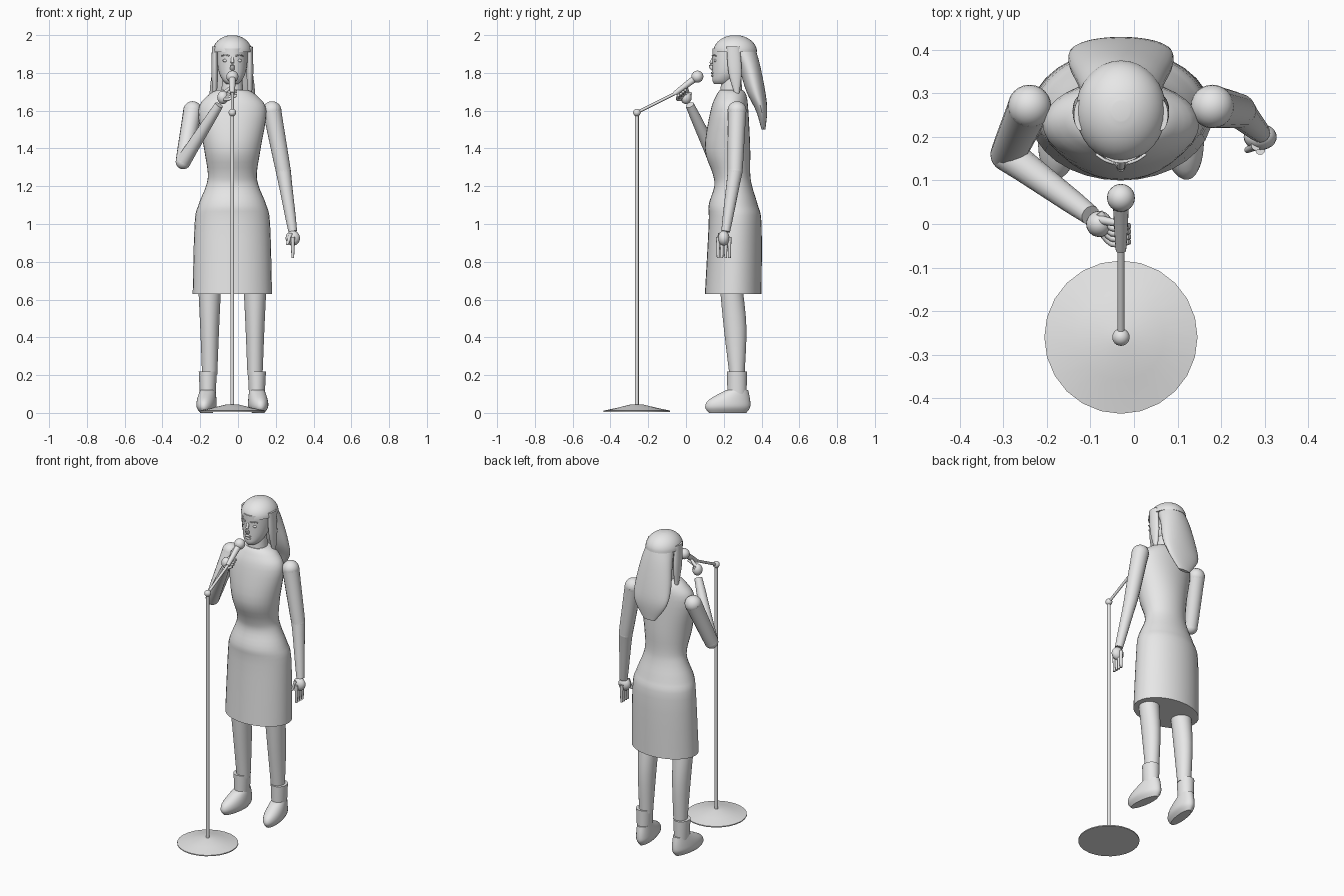
import bpy, bmesh, math
from mathutils import Vector, Quaternion

cube = bpy.data.objects.get("Cube")
if cube:
    bpy.data.objects.remove(cube)

body_x = -.03          # centre line of the figure
stand_y = -.26         # centre line of the stand
made = []

grey = bpy.data.materials.new("plain grey")
colour = (.8, .8, .8, 1)
grey.use_nodes = True
grey.diffuse_color = colour
grey.node_tree.nodes["Principled BSDF"].inputs["Base Color"].default_value = colour


def finish(name, bm):
    bmesh.ops.recalc_face_normals(bm, faces=bm.faces)
    mesh = bpy.data.meshes.new(name)
    bm.to_mesh(mesh)
    bm.free()
    mesh.materials.append(grey)
    obj = bpy.data.objects.new(name, mesh)
    bpy.context.collection.objects.link(obj)
    made.append(obj)
    return obj


def spline(rows, steps):
    """Smooth curve through rows of numbers, as cubic Hermite segments."""
    rows = [Vector(row) for row in rows]
    last = len(rows) - 1
    slopes = [(rows[min(i + 1, last)] - rows[max(i - 1, 0)]) / 2 for i in range(last + 1)]
    curve = []
    for i in range(last):
        for step in range(steps):
            t = step / steps
            ease = t * t * (3 - 2 * t)
            curve.append(rows[i].lerp(rows[i + 1], ease)
                         + slopes[i] * t * (1 - t) ** 2
                         - slopes[i + 1] * t * t * (1 - t))
    return curve + [rows[last]]


def skin(name, rings, sides):
    """Closed skin over rings of centre, two radii and rotation."""
    bm = bmesh.new()
    angles = [math.tau * k / sides for k in range(sides)]
    loops = [[bm.verts.new(centre + turn @ Vector((rx * math.cos(a), ry * math.sin(a), 0)))
              for a in angles] for centre, rx, ry, turn in rings]
    for low, high in zip(loops, loops[1:]):
        for k in range(sides):
            bm.faces.new((low[k - 1], low[k], high[k], high[k - 1]))
    bm.faces.new(loops[0])
    bm.faces.new(loops[-1])
    return finish(name, bm)


def loft(name, rows, x=body_x, sides=32, steps=4):
    """Stack of level ellipses, each row being height, y, half width, half depth."""
    rings = [(Vector((0, y, z)), rx, ry, Quaternion())
             for z, y, rx, ry in (row for row in spline([Vector(r) for r in rows], steps))]
    obj = skin(name, rings, sides)
    obj.location.x = x
    return obj


def tube(name, path, start, end, sides=16, steps=4):
    """Round tube along a path, tapering from the start radius to the end radius."""
    points = spline(path, steps)
    last = len(points) - 1
    rings = []
    for i, point in enumerate(points):
        along = points[min(i + 1, last)] - points[max(i - 1, 0)]
        radius = start + (end - start) * i / last
        rings.append((point, radius, radius, along.to_track_quat('Z', 'Y')))
    return skin(name, rings, sides)


def ball(name, centre, radii, sides=24):
    bm = bmesh.new()
    bmesh.ops.create_uvsphere(bm, u_segments=sides, v_segments=sides // 2, radius=1)
    bmesh.ops.scale(bm, vec=radii, verts=bm.verts)
    bmesh.ops.translate(bm, vec=centre, verts=bm.verts)
    return finish(name, bm)


def sphere(name, centre, radius):
    return ball(name, centre, (radius, radius, radius))


# Dress: hem, hips, waist, bust, shoulders, neckline
loft("dress", [(.63, .25, .21, .15), (1, .26, .2, .14), (1.1, .25, .18, .13),
               (1.2, .25, .14, .1), (1.27, .24, .13, .1), (1.4, .22, .15, .12),
               (1.6, .23, .18, .1), (1.68, .24, .13, .08), (1.71, .24, .08, .06)])

# Neck, head, nose and lips
loft("neck", [(1.68, .24, .06, .06), (1.8, .24, .05, .05)])
loft("head", [(1.74, .2, .03, .05), (1.76, .2, .05, .06), (1.8, .22, .07, .08),
              (1.86, .24, .08, .1), (1.93, .25, .08, .11)])
tube("nose", [(body_x, .15, 1.89), (body_x, .13, 1.84), (body_x, .15, 1.82)], .006, .014)
for label, height in (("upper", 1.8), ("lower", 1.785)):
    ball(label + "_lip", (body_x, .144, height), (.02, .012, .007))

# Hair: domed cap and long fall down the back
quarter = [math.pi / 2 * k / 8 for k in range(8)]
loft("hair_cap", [(1.91 + .09 * math.sin(a), .26, .104 * math.cos(a), .116 * math.cos(a))
                  for a in quarter])
loft("hair_back", [(1.95, .28, .08, .08), (1.85, .33, .1, .06), (1.7, .37, .12, .05),
                   (1.6, .4, .11, .03), (1.5, .41, .04, .01)])

for side, label in ((1, "left"), (-1, "right")):
    # Eye, brow and hair lock on each side of the face
    eye_x = body_x + side * .037
    ball(label + "_eye", (eye_x, .155, 1.865), (.014, .008, .008))
    tube(label + "_brow", [(eye_x - side * .02, .14, 1.89), (eye_x, .147, 1.895),
                           (eye_x + side * .02, .16, 1.89)], .004, .003)
    loft(label + "_hair_lock", [(1.94, .25, .015, .035), (1.8, .26, .018, .035),
                                (1.68, .27, .01, .01)], body_x + side * .093)

    # Leg, boot cuff and splayed shoe
    leg_x = body_x + side * .12
    ankle_x = body_x + side * .13
    loft(label + "_leg", [(.66, .24, .06, .06), (.45, .26, .05, .06), (.2, .27, .04, .04)], leg_x)
    loft(label + "_boot_cuff", [(.06, .27, .04, .05), (.22, .27, .048, .053)], ankle_x)
    shoe = loft(label + "_shoe", [(0, -.05, .03, .1), (.03, -.05, .05, .12),
                                  (.07, -.04, .05, .11), (.12, 0, .04, .06)], ankle_x)
    shoe.location.y = .27
    shoe.rotation_euler.z = side * .14

# Arms: the left one hangs, the right one is raised to the microphone
arms = (("left", (.18, .27, 1.6), (.24, .26, 1.28), (.29, .21, .96)),
        ("right", (-.24, .27, 1.6), (-.29, .16, 1.33), (-.1, .02, 1.63)))
for label, shoulder, elbow, wrist in arms:
    sphere(label + "_shoulder", shoulder, .05)
    tube(label + "_upper_arm", [shoulder, elbow], .05, .04)
    sphere(label + "_elbow", elbow, .04)
    tube(label + "_forearm", [elbow, wrist], .04, .023)

# Hands: straight fingers on the left, fingers wrapped round the grip on the right
ball("left_palm", (.29, .2, .925), (.038, .03, .04))
ball("right_palm", (-.08, 0, 1.67), (.03, .03, .035))
grip = [Vector(p) for p in ((-.08, -.01, 1.66), (-.05, -.045, 1.66), (-.01, -.04, 1.68))]
grip_step = Vector((0, .012, .01))
for k in range(4):
    y = .17 + .02 * k
    tube("left_finger_" + "abcd"[k], [(.29, y, .93), (.29, y, .82)], .011, .007)
    tube("right_finger_" + "abcd"[k], [p + grip_step * k for p in grip], .009, .007)
tube("left_thumb", [(.28, .18, .95), (.26, .17, .89)], .011, .007)
tube("right_thumb", [(-.08, .01, 1.69), (-.03, 0, 1.73)], .011, .007)

# Microphone on its boom
stand_top = Vector((body_x, stand_y, 1.59))
grip_end = Vector((body_x, -.06, 1.69))
head_centre = Vector((body_x, .06, 1.78))
tube("microphone_boom", [stand_top, grip_end], .008, .008)
tube("microphone_handle", [grip_end, head_centre], .012, .02)
sphere("microphone_head", head_centre, .032)

# Stand: joint, pole and flared round base
sphere("stand_joint", stand_top, .02)
tube("stand_pole", [(body_x, stand_y, .03), stand_top], .01, .01)
flare = ((.006, .176), (.012, .176), (.028, .1), (.045, .03))
loft("stand_base", [(z, stand_y, r, r) for z, r in flare], sides=24, steps=1)

# Smooth shading that keeps hems and rims sharp
bpy.ops.object.select_all(action='DESELECT')
for obj in made:
    obj.select_set(True)
bpy.context.view_layer.objects.active = made[0]
bpy.ops.object.shade_smooth_by_angle(angle=math.radians(35))
